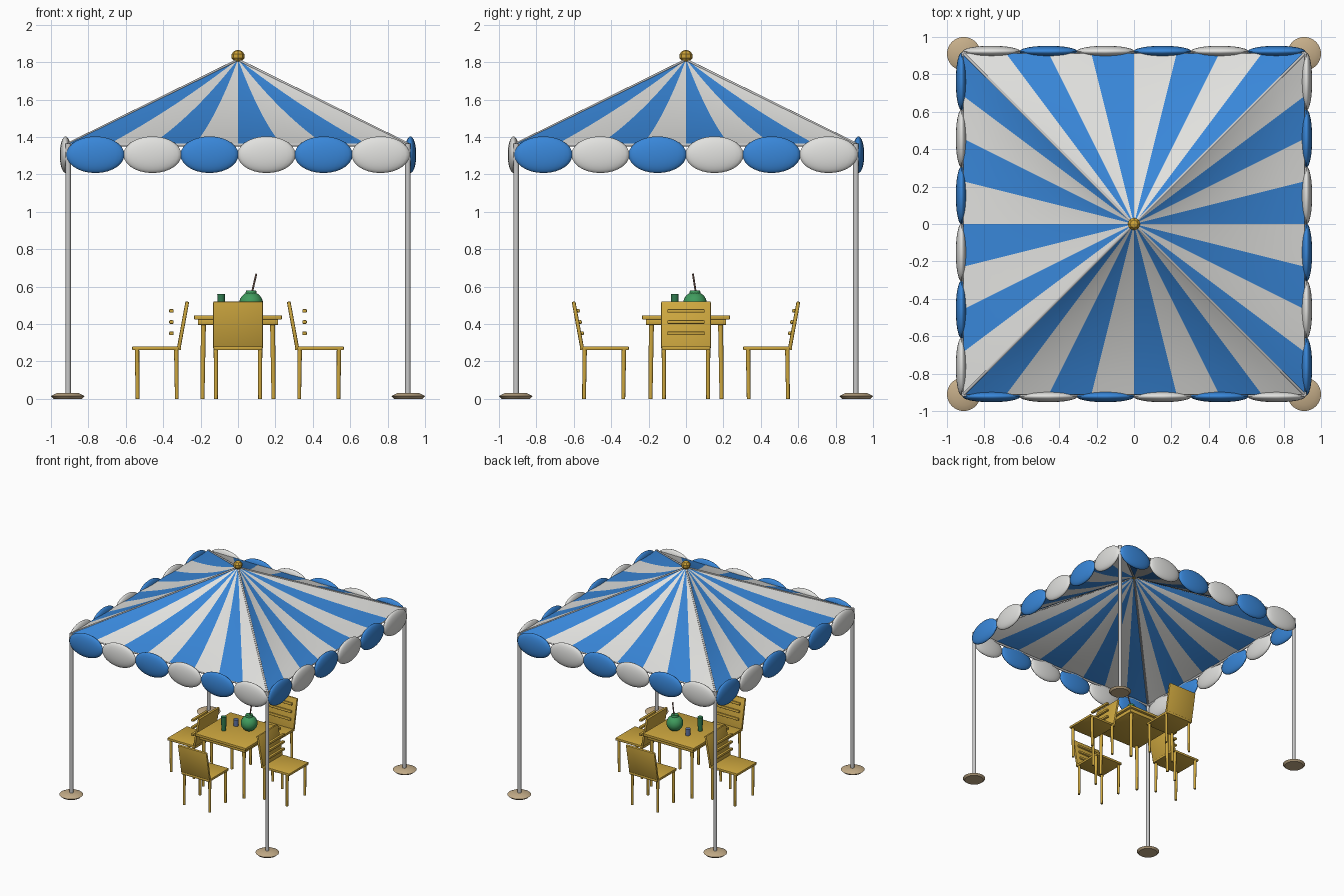
import bpy, bmesh, math
from mathutils import Vector, Matrix

if "Cube" in bpy.data.objects:
    bpy.data.objects.remove(bpy.data.objects["Cube"])


def mat(name, r, g, b):
    m = bpy.data.materials.new(name)
    m.diffuse_color = (r, g, b, 1)
    m.use_nodes = True
    m.node_tree.nodes["Principled BSDF"].inputs["Base Color"].default_value = m.diffuse_color
    return m


BLUE = mat("blue cloth", .04, .24, .69)
WHITE = mat("white cloth", .75, .75, .73)
STEEL = mat("grey metal", .58, .58, .58)
WOOD = mat("yellow wood", .62, .39, .05)
GOLD = mat("gold", .64, .38, .04)
TAN = mat("tan", .56, .42, .25)
GREEN = mat("fruit green", .05, .33, .11)
DARK = mat("cup green", .03, .20, .08)
SLATE = mat("slate blue", .12, .18, .38)
BROWN = mat("straw brown", .22, .13, .10)


def finish(name, bm, mats, smooth=True):
    me = bpy.data.meshes.new(name)
    bm.to_mesh(me)
    bm.free()
    ob = bpy.data.objects.new(name, me)
    bpy.context.collection.objects.link(ob)
    for m in mats:
        me.materials.append(m)
    if smooth:
        bpy.ops.object.select_all(action='DESELECT')
        ob.select_set(True)
        bpy.context.view_layer.objects.active = ob
        bpy.ops.object.shade_smooth_by_angle(angle=math.radians(40))
    return ob


def turn(k):
    return Matrix.Rotation(k * math.pi / 2, 4, 'Z')


def box(name, centre, size, m, bevel=.004, frame=Matrix(), tilt=0):
    bm = bmesh.new()
    bmesh.ops.create_cube(bm, size=1, matrix=Matrix.Diagonal((*size, 1)))
    bmesh.ops.bevel(bm, geom=bm.edges[:], offset=bevel, segments=2,
                    affect='EDGES', profile=.5)
    bm.transform(frame @ Matrix.Translation(centre) @ Matrix.Rotation(tilt, 4, 'X'))
    return finish(name, bm, [m])


def rod(name, a, b, r, m, r2=None, sides=12, frame=Matrix()):
    a, b = Vector(a), Vector(b)
    d = b - a
    bm = bmesh.new()
    bmesh.ops.create_cone(bm, cap_ends=True, segments=sides, radius1=r,
                          radius2=r if r2 is None else r2, depth=d.length)
    q = d.to_track_quat('Z', 'Y').to_matrix().to_4x4()
    bm.transform(frame @ Matrix.Translation((a + b) / 2) @ q)
    return finish(name, bm, [m])


def ball(name, centre, size, m, u=24, v=14, frame=Matrix(), smooth=True):
    bm = bmesh.new()
    bmesh.ops.create_uvsphere(bm, u_segments=u, v_segments=v, radius=1)
    bm.transform(frame @ Matrix.Translation(centre) @ Matrix.Diagonal((*size, 1)))
    return finish(name, bm, [m], smooth)


# Striped canopy: four slightly sagging panels with eight stripes each
EAVE, APEX, HALF = 1.365, 1.815, .912
STRIPES, SUB, ROWS = 8, 3, 12
for k in range(4):
    bm = bmesh.new()
    n = STRIPES * SUB
    grid = []
    for j in range(ROWS + 1):
        t = .004 + .996 * j / ROWS
        row = []
        for i in range(n + 1):
            u = -1 + 2 * i / n
            sag = .045 * 4 * t * (1 - t) * (1 - u * u)
            row.append(bm.verts.new((u * HALF * t, -HALF * t,
                                     APEX + (EAVE - APEX) * t - sag)))
        grid.append(row)
    for j in range(ROWS):
        for i in range(n):
            f = bm.faces.new((grid[j][i], grid[j + 1][i],
                              grid[j + 1][i + 1], grid[j][i + 1]))
            f.material_index = (i // SUB) % 2
    bm.transform(turn(k))
    finish("canopy_panel", bm, [BLUE, WHITE])

    # Valance of puffed ovals along the eave
    for i in range(6):
        ball("valance_oval", (-.7625 + .305 * i, -.922, 1.305), (.155, .031, .098),
             (BLUE, WHITE)[i % 2], frame=turn(k))

    # Frame: eave bar, hip bar, post and foot
    rod("eave_bar", (-.905, -.905, 1.358), (.905, -.905, 1.358), .009, STEEL,
        frame=turn(k))
    rod("hip_bar", (-.91, -.91, 1.362), (0, 0, 1.812), .007, STEEL, frame=turn(k))
    rod("post", (-.908, -.908, .02), (-.908, -.908, 1.365), .0145, STEEL,
        sides=16, frame=turn(k))
    rod("post_foot", (-.91, -.91, 0), (-.91, -.91, .014), .075, TAN, .09, 32, turn(k))
    rod("post_foot_top", (-.91, -.91, .014), (-.91, -.91, .03), .09, TAN, .06, 32,
        turn(k))

# Finial
ball("finial", (0, 0, 1.832), (.036, .036, .034), GOLD, 8, 5, smooth=False)

# Table
box("table_top", (0, 0, .435), (.47, .47, .022), WOOD)
box("table_apron", (0, 0, .41), (.43, .43, .03), WOOD)
for sx in (-1, 1):
    for sy in (-1, 1):
        rod("table_leg", (sx * .19, sy * .19, 0), (sx * .185, sy * .185, .41),
            .011, WOOD, .014)


# Chairs: front and back ones face the table, side ones face away
def chair(frame, slat_on_panel):
    box("seat", (0, .125, .27), (.26, .262, .02), WOOD, frame=frame)
    for sx in (-1, 1):
        for y in (.02, .23):
            rod("chair_leg", (sx * .118, y - .003, 0), (sx * .118, y, .265), .010, WOOD,
                .012, frame=frame)
    lean = math.atan2(.045, .245)
    box("chair_back", (0, -.016, .394), (.266, .02, .255), WOOD, .006, frame, lean)
    for z in (.35, .41, .47):
        y = -.004 - (z - .394) * .184 if slat_on_panel else .046
        box("chair_slat", (0, y, z), (.2, .024, .02), WOOD, .006, frame,
            lean if slat_on_panel else 0)


for k in (0, 2):
    chair(turn(k) @ Matrix.Translation((0, -.562, 0)), True)
for k in (1, 3):
    chair(turn(k) @ Matrix.Translation((0, -.31, 0)) @ turn(2)
          , False)

# Fruit drink with lid and straw
ball("fruit", (.07, .048, .508), (.064, .064, .064), GREEN)
rod("fruit_lid", (.07, .048, .564), (.07, .048, .58), .03, GREEN, .027, 20)
rod("straw", (.075, .052, .57), (.098, .037, .668), .005, BROWN)

# Cups
rod("tall_cup", (-.09, -.06, .445), (-.09, -.06, .56), .018, DARK, .021, 20)
rod("short_cup", (-.06, .06, .445), (-.06, .06, .50), .018, SLATE, .02, 20)
